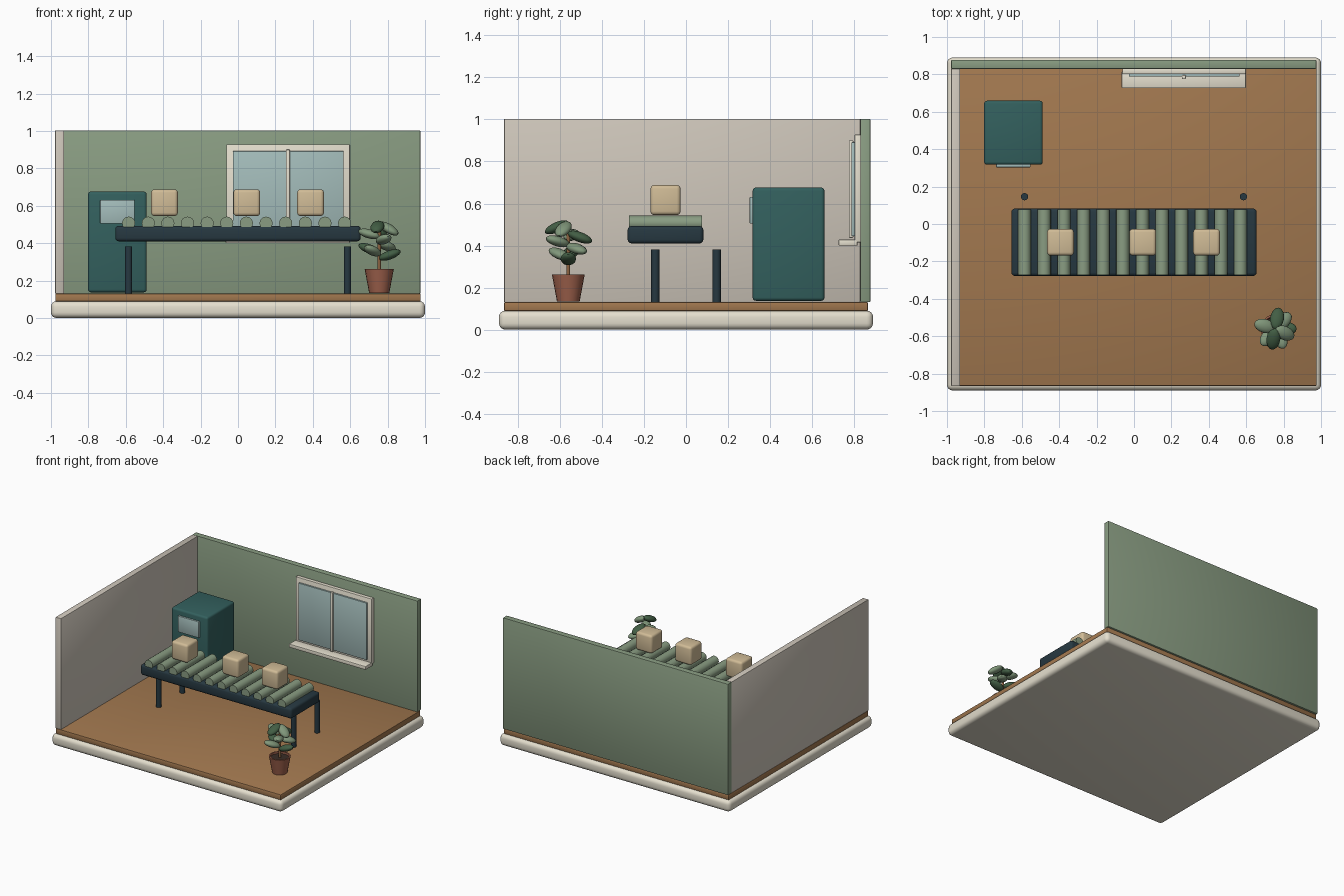
import bpy, bmesh, math
from mathutils import Vector, Matrix

if "Cube" in bpy.data.objects:
    bpy.data.objects.remove(bpy.data.objects["Cube"])


def mat(name, r, g, b):
    m = bpy.data.materials.new(name)
    m.diffuse_color = [(c / 255) ** 2.2 for c in (r, g, b)] + [1]
    m.use_nodes = True
    m.node_tree.nodes["Principled BSDF"].inputs["Base Color"].default_value = m.diffuse_color
    return m


CREAM = mat("cream", 228, 222, 205)
PLASTER = mat("plaster", 205, 197, 185)
SAGE = mat("sage", 136, 155, 129)
WOOD = mat("wood", 160, 119, 80)
TEAL = mat("teal", 54, 96, 94)
DARK = mat("dark_steel", 43, 59, 67)
CARD = mat("cardboard", 207, 186, 149)
GLASS = mat("glass", 162, 187, 185)
CLAY = mat("clay", 157, 97, 77)
SOIL = mat("soil", 60, 48, 42)
STEM = mat("stem", 140, 100, 68)
LEAF_DARK = mat("leaf_dark", 68, 94, 70)
LEAF_LIGHT = mat("leaf_light", 128, 150, 122)


def finish(bm, name, material, angle=40):
    me = bpy.data.meshes.new(name)
    bmesh.ops.recalc_face_normals(bm, faces=bm.faces)
    bm.to_mesh(me)
    bm.free()
    ob = bpy.data.objects.new(name, me)
    bpy.context.collection.objects.link(ob)
    me.materials.append(material)
    bpy.ops.object.select_all(action='DESELECT')
    ob.select_set(True)
    bpy.context.view_layer.objects.active = ob
    bpy.ops.object.shade_smooth_by_angle(angle=math.radians(angle))
    return ob


def box(name, x, y, z, material, bevel=0.004, segs=2):
    """Rounded box given its (min, max) range on each axis."""
    lo, hi = Vector((x[0], y[0], z[0])), Vector((x[1], y[1], z[1]))
    bm = bmesh.new()
    bmesh.ops.create_cube(bm, size=1)
    for v in bm.verts:
        v.co = (lo + hi) / 2 + Vector(a * b for a, b in zip(v.co, hi - lo))
    if bevel:
        bmesh.ops.bevel(bm, geom=bm.edges[:], offset=bevel, segments=segs,
                        profile=0.5, affect='EDGES')
    return finish(bm, name, material)


def rod(name, a, b, r, material, sides=16):
    """Cylinder from point a to point b."""
    a, b = Vector(a), Vector(b)
    rot = (b - a).to_track_quat('Z', 'Y').to_matrix().to_4x4()
    bm = bmesh.new()
    bmesh.ops.create_cone(bm, cap_ends=True, segments=sides, radius1=r, radius2=r,
                          depth=(b - a).length,
                          matrix=Matrix.Translation((a + b) / 2) @ rot)
    return finish(bm, name, material)


def lathe(name, centre, profile, material, sides=20):
    """Spin a (radius, z) profile around a vertical axis."""
    bm = bmesh.new()
    pts = [bm.verts.new((r, 0, z)) for r, z in profile]
    edges = [bm.edges.new(p) for p in zip(pts, pts[1:])]
    bmesh.ops.spin(bm, geom=pts + edges, cent=(0, 0, 0), axis=(0, 0, 1),
                   angle=math.tau, steps=sides)
    bmesh.ops.remove_doubles(bm, verts=bm.verts, dist=1e-5)
    bmesh.ops.translate(bm, verts=bm.verts, vec=centre)
    return finish(bm, name, material)


# Room shell
box("base_slab", (-1, 1), (-0.89, 0.89), (0, 0.09), CREAM, 0.03, 4)
box("floor", (-0.977, 0.977), (-0.866, 0.866), (0.088, 0.131), WOOD, 0.006)
box("left_wall", (-0.978, -0.93), (-0.866, 0.83), (0.131, 1.003), PLASTER)
box("back_wall", (-0.978, 0.975), (0.83, 0.877), (0.131, 1.003), SAGE)

# Window
box("window_frame", (-0.062, 0.598), (0.802, 0.832), (0.415, 0.928), CREAM)
box("window_glass", (-0.028, 0.564), (0.788, 0.803), (0.445, 0.892), GLASS, 0.002)
box("window_mullion", (0.257, 0.277), (0.775, 0.796), (0.437, 0.9), CREAM, 0.003)
box("window_sill", (-0.066, 0.598), (0.726, 0.816), (0.4, 0.428), CREAM)

# Control cabinet
box("cabinet", (-0.802, -0.488), (0.317, 0.659), (0.137, 0.676), TEAL, 0.016, 3)
box("cabinet_screen", (-0.737, -0.553), (0.303, 0.322), (0.504, 0.631), GLASS)

# Conveyor table
CY = -0.0975
box("conveyor_bed", (-0.656, 0.656), (CY - 0.18, CY + 0.18), (0.41, 0.493), DARK, 0.018, 3)
for i in range(12):
    x = -0.585 + 0.105 * i
    rod(f"roller_{i + 1}", (x, CY - 0.174, 0.507), (x, CY + 0.174, 0.507), 0.035, SAGE)
for i, x in enumerate((-0.585, 0.585)):
    for j, y in enumerate((-0.146, 0.146)):
        rod(f"leg_{i * 2 + j + 1}", (x, y, 0.131), (x, y, 0.382), 0.0195, DARK)

# Parcels
for i, x in enumerate((-0.393, 0.047, 0.388)):
    box(f"parcel_{i + 1}", (x - 0.0715, x + 0.0715), (CY - 0.0715, CY + 0.0715),
        (0.545, 0.688), CARD, 0.018, 3)

# Potted plant
PX, PY = 0.755, -0.56
lathe("pot", (PX, PY, 0), [(0, 0.134), (0.054, 0.134), (0.078, 0.262),
                           (0.067, 0.262), (0.064, 0.24), (0, 0.24)], CLAY)
rod("soil", (PX, PY, 0.236), (PX, PY, 0.25), 0.064, SOIL)
rod("plant_stem", (PX, PY, 0.245), (PX, PY, 0.46), 0.009, STEM, 10)


def leaf(name, heading, z, pitch, material):
    bm = bmesh.new()
    bmesh.ops.create_uvsphere(bm, u_segments=16, v_segments=10, radius=1)
    m = (Matrix.Translation((PX, PY, z))
         @ Matrix.Rotation(math.radians(heading), 4, 'Z')
         @ Matrix.Translation((0.056, 0, 0))
         @ Matrix.Rotation(math.radians(-pitch), 4, 'Y')
         @ Matrix.Diagonal((0.062, 0.037, 0.024, 1)))
    bmesh.ops.transform(bm, matrix=m, verts=bm.verts)
    finish(bm, name, material)


# heading, height, upward pitch, colour
leaves = [(-100, 0.487, -24, LEAF_DARK), (-25, 0.478, -30, LEAF_LIGHT),
          (165, 0.45, 15, LEAF_LIGHT), (80, 0.44, -20, LEAF_DARK),
          (-65, 0.42, 15, LEAF_LIGHT), (45, 0.385, -15, LEAF_LIGHT),
          (165, 0.37, 20, LEAF_DARK), (-130, 0.36, 20, LEAF_LIGHT),
          (0, 0.337, 20, LEAF_DARK)]
for i, args in enumerate(leaves):
    leaf(f"leaf_{i + 1}", *args)
